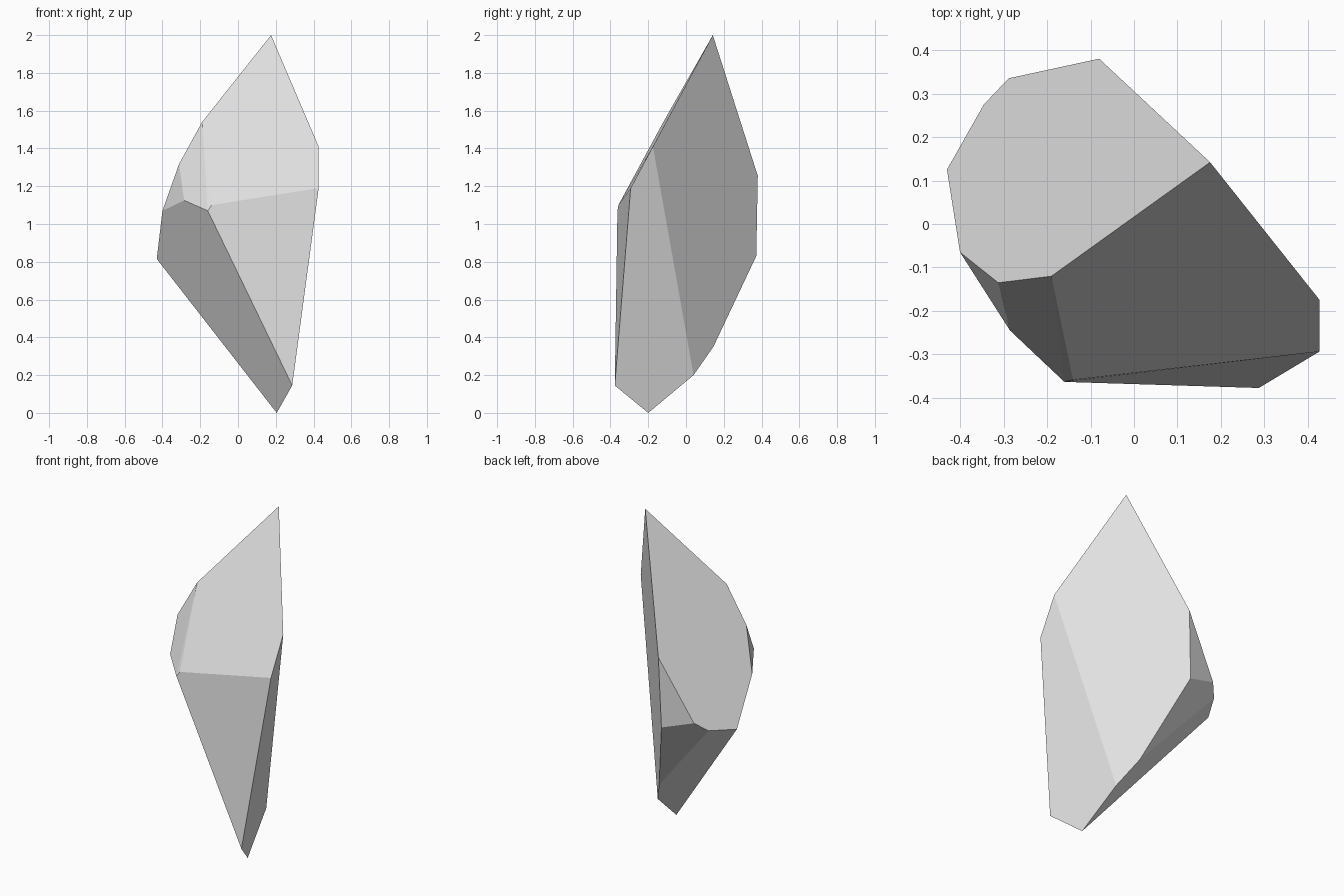
import bpy
import bmesh
from math import radians
from mathutils import Vector

default_cube = bpy.data.objects.get("Cube")
if default_cube:
    bpy.data.objects.remove(default_cube, do_unlink=True)


def make_material(name, color):
    material = bpy.data.materials.new(name)
    material.use_nodes = True
    material.diffuse_color = color
    material.node_tree.nodes["Principled BSDF"].inputs["Base Color"].default_value = color
    return material


def make_faceted_stone(name, corners, material):
    """Wrap the corners in a convex hull and merge its coplanar triangles into facets."""
    bm = bmesh.new()
    for corner in corners:
        bm.verts.new(Vector(corner))
    bmesh.ops.convex_hull(bm, input=bm.verts[:])
    bmesh.ops.dissolve_limit(bm, angle_limit=radians(2.5),
                             verts=bm.verts[:], edges=bm.edges[:])
    bmesh.ops.recalc_face_normals(bm, faces=bm.faces[:])
    mesh = bpy.data.meshes.new(name)
    bm.to_mesh(mesh)
    bm.free()
    mesh.materials.append(material)
    stone = bpy.data.objects.new(name, mesh)
    bpy.context.collection.objects.link(stone)
    return stone


# Tip and the ridge running down from it
crown = [(.175, .142, 2), (-.19, -.12, 1.54), (-.312, -.135, 1.318),
         (.427, -.175, 1.41), (.427, -.293, 1.19)]

# Small chipped corner at the front
front_chip = [(-.14, -.358, 1.1), (-.16, -.363, 1.07), (-.285, -.245, 1.125)]

# Broad flank and back edge
flank = [(-.4, -.065, 1.07), (-.43, .125, .815), (-.345, .275, .84),
         (-.288, .335, .893), (-.08, .38, 1.255), (-.095, .372, .83)]

# Tapered foot
foot = [(.079, .145, .35), (.162, .04, .2), (.205, -.2, 0), (.287, -.377, .145)]

pale_grey = make_material("pale grey stone", (.75, .75, .75, 1))
make_faceted_stone("crystal_shard", crown + front_chip + flank + foot, pale_grey)
